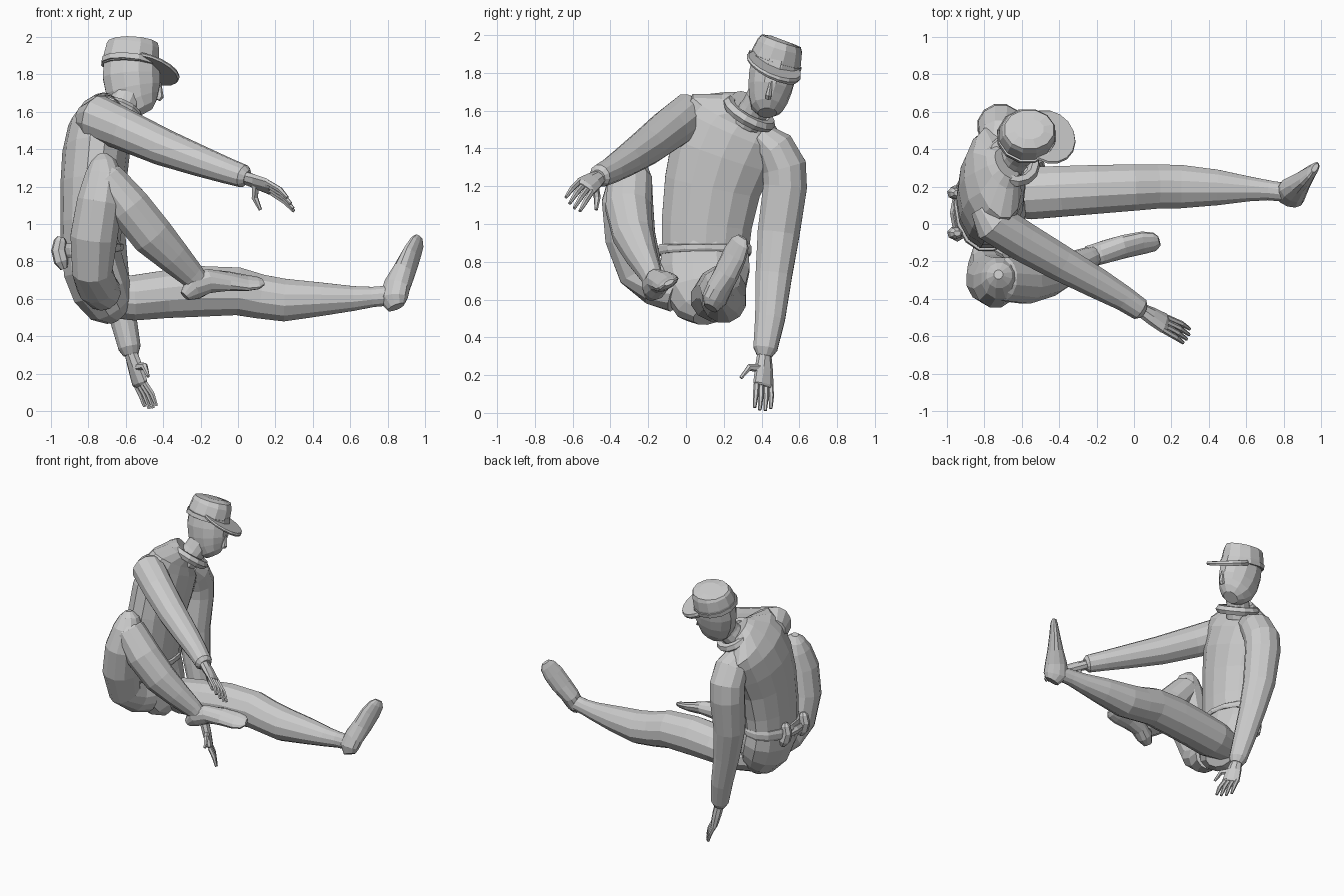
import bpy, bmesh, math
from mathutils import Vector

V = Vector


def loft(name, rings, ref=(0, 1, 0), sides=12):
    """Skin elliptical rings (x, y, z, half width along ref, half depth) along a path."""
    bm = bmesh.new()
    pts = [V(r[:3]) for r in rings]
    loops = []
    for i, r in enumerate(rings):
        t = (pts[min(i + 1, len(pts) - 1)] - pts[max(i - 1, 0)]).normalized()
        w = V(ref)
        w = (w - t * w.dot(t)).normalized()
        d = t.cross(w)
        loop = []
        for k in range(sides):
            a = 2 * math.pi * (k + 0.5) / sides
            loop.append(bm.verts.new(pts[i] + w * r[3] * math.cos(a) + d * r[4] * math.sin(a)))
        loops.append(loop)
    for a, b in zip(loops, loops[1:]):
        for k in range(sides):
            n = (k + 1) % sides
            bm.faces.new((a[k], a[n], b[n], b[k]))
    bm.faces.new(loops[0][::-1])
    bm.faces.new(loops[-1])
    bmesh.ops.recalc_face_normals(bm, faces=bm.faces)
    me = bpy.data.meshes.new(name)
    bm.to_mesh(me)
    bm.free()
    ob = bpy.data.objects.new(name, me)
    bpy.context.collection.objects.link(ob)
    return ob


def hand(name, wrist, knuckle, bend, tip, across, thumb):
    """Palm, four fingers fanned along 'across' and a two-joint thumb."""
    wrist, knuckle, bend, tip = V(wrist), V(knuckle), V(bend), V(tip)
    w = V(across).normalized()
    mid = wrist.lerp(knuckle, 0.5)
    loft(name + "_palm", [(*wrist, .038, .034), (*mid, .054, .032),
                          (*knuckle, .064, .025), (*knuckle.lerp(bend, .2), .056, .016)], w, 8)
    for i in range(4):
        s = (i - 1.5) * .03
        short = (0.14, 0.03, 0.0, 0.1)[i]
        end = tip.lerp(bend, short * 1.5)
        loft(f"{name}_finger_{i + 1}", [(*(knuckle + w * s), .016, .016),
                                        (*(bend + w * s * 1.15), .015, .015),
                                        (*(end + w * s * 1.2), .009, .009)], w, 6)
    a, b = V(thumb[0]), V(thumb[1])
    loft(name + "_thumb", [(*mid, .028, .024), (*a, .019, .018), (*b, .009, .009)], (.3, .5, .8), 6)


# Pelvis and torso, leaning to the left arm
loft("pelvis", [(-.65, .14, .525, .11, .08), (-.685, .12, .565, .175, .13), (-.73, .10, .65, .225, .165),
                (-.77, .10, .76, .245, .17), (-.79, .10, .89, .235, .16)])
loft("jacket_body", [(-.79, .10, .83, .235, .155), (-.785, .11, 1.0, .245, .165),
                     (-.775, .14, 1.2, .262, .175), (-.76, .19, 1.37, .285, .18),
                     (-.745, .245, 1.5, .29, .165), (-.73, .275, 1.565, .275, .13),
                     (-.70, .31, 1.62, .14, .10), (-.68, .325, 1.64, .09, .08)], sides=14)

# Belt and the bundles at the back
loft("belt", [(-.785, .10, .835, .245, .17), (-.787, .10, .85, .252, .178),
              (-.79, .10, .88, .252, .178), (-.79, .10, .895, .245, .17)], sides=14)
for i, (y, z) in enumerate(((-.05, .86), (.165, .86))):
    loft(f"belt_bundle_{i + 1}", [(-.93, y, z - .10, .025, .02), (-.945, y, z - .06, .045, .04),
                                  (-.96, y, z, .035, .04), (-.95, y, z + .05, .03, .035),
                                  (-.945, y, z + .07, .015, .02)], sides=7)
loft("belt_roll", [(-.935, -.05, .83, .03, .03), (-.955, .06, .84, .035, .03),
                   (-.935, .165, .83, .03, .03)], (0, 0, 1), 7)

# Straight left leg
loft("left_leg", [(-.72, .15, .61, .11, .11), (-.56, .165, .605, .145, .125), (-.38, .175, .625, .14, .132),
                  (-.2, .185, .64, .135, .14), (0, .195, .64, .128, .132), (.12, .2, .612, .122, .122),
                  (.25, .2, .593, .12, .118), (.45, .195, .598, .098, .092), (.62, .187, .602, .068, .068),
                  (.72, .18, .61, .055, .056), (.84, .165, .62, .05, .055)])
loft("left_foot", [(.845, .13, .555, .035, .05), (.83, .15, .60, .06, .085), (.85, .18, .67, .065, .078),
                   (.89, .22, .75, .072, .055), (.93, .26, .84, .072, .036), (.958, .287, .90, .058, .025),
                   (.968, .30, .93, .03, .014)], (.5, .75, -.45))

# Folded right leg
loft("right_thigh", [(-.72, -.05, .63, .10, .10), (-.755, -.15, .67, .11, .11), (-.78, -.24, .75, .125, .11),
                     (-.77, -.295, .93, .138, .13), (-.74, -.31, 1.12, .14, .125),
                     (-.715, -.29, 1.26, .115, .105), (-.72, -.275, 1.335, .07, .07),
                     (-.725, -.27, 1.375, .025, .025)])
loft("right_shin", [(-.77, -.285, 1.31, .06, .05), (-.70, -.295, 1.24, .12, .10), (-.58, -.305, 1.09, .125, .118),
                    (-.46, -.28, .94, .11, .118), (-.35, -.235, .83, .085, .095),
                    (-.25, -.185, .73, .06, .072), (-.20, -.165, .68, .05, .055)])
loft("right_foot", [(-.285, -.19, .615, .03, .03), (-.24, -.175, .66, .058, .072), (-.16, -.15, .695, .06, .07),
                    (-.05, -.12, .695, .068, .045), (.05, -.10, .685, .068, .03), (.11, -.095, .685, .056, .022),
                    (.135, -.09, .69, .03, .012)], (0, .86, .5))

# Outstretched right arm and propping left arm
loft("right_sleeve", [(-.80, .09, 1.565, .08, .08), (-.755, .01, 1.57, .122, .115), (-.6, -.09, 1.5, .112, .11),
                      (-.4, -.205, 1.41, .10, .10), (-.2, -.315, 1.335, .083, .085),
                      (-.06, -.395, 1.285, .07, .07), (.03, -.455, 1.255, .062, .062),
                      (.05, -.465, 1.248, .04, .04)], (0, 0, 1))
loft("left_sleeve", [(-.72, .39, 1.46, .08, .10), (-.71, .47, 1.40, .11, .12), (-.712, .52, 1.30, .122, .125),
                     (-.715, .525, 1.20, .12, .125), (-.71, .49, .95, .115, .11), (-.67, .465, .73, .10, .09),
                     (-.615, .445, .5, .082, .075), (-.58, .42, .34, .066, .062), (-.572, .415, .30, .04, .042)])
hand("right_hand", (.03, -.455, 1.25), (.16, -.53, 1.20), (.24, -.57, 1.15), (.29, -.605, 1.095),
     (.25, .6, -.55), ((.09, -.47, 1.14), (.12, -.475, 1.075)))
hand("left_hand", (-.575, .415, .32), (-.525, .41, .15), (-.49, .41, .09), (-.463, .405, .012),
     (-.6, .8, 0), ((-.50, .335, .24), (-.48, .29, .185)))

# Neck, collar and head
loft("neck", [(-.67, .32, 1.54, .085, .085), (-.62, .37, 1.62, .078, .08), (-.57, .43, 1.73, .08, .085)])
bpy.ops.mesh.primitive_torus_add(major_segments=14, minor_segments=6, major_radius=.122, minor_radius=.032,
                                 location=(-.65, .335, 1.585))
collar = bpy.context.object
collar.name = "collar"
collar.rotation_mode = 'QUATERNION'
collar.rotation_quaternion = V((.3, .48, .83)).to_track_quat('Z', 'Y')

loft("head", [(-.505, .43, 1.588, .05, .055), (-.52, .43, 1.615, .085, .10), (-.545, .435, 1.66, .105, .133),
              (-.56, .445, 1.72, .12, .152), (-.57, .457, 1.79, .128, .158),
              (-.57, .475, 1.87, .125, .152)])
loft("nose", [(-.43, .435, 1.665, .016, .016), (-.421, .437, 1.68, .018, .024),
              (-.42, .45, 1.755, .008, .01)], sides=6)

# Cap crown, band and visor
loft("cap_crown", [(-.575, .466, 1.84, .142, .153), (-.572, .478, 1.88, .14, .153),
                   (-.562, .497, 1.943, .126, .146), (-.56, .505, 1.968, .112, .135),
                   (-.56, .508, 1.976, .06, .08)])
loft("cap_band", [(-.577, .464, 1.842, .15, .16), (-.574, .473, 1.87, .15, .158)])
loft("cap_visor", [(-.463, .459, 1.82, .15, .15), (-.458, .465, 1.832, .156, .156),
                   (-.453, .470, 1.844, .148, .148)], sides=16)
